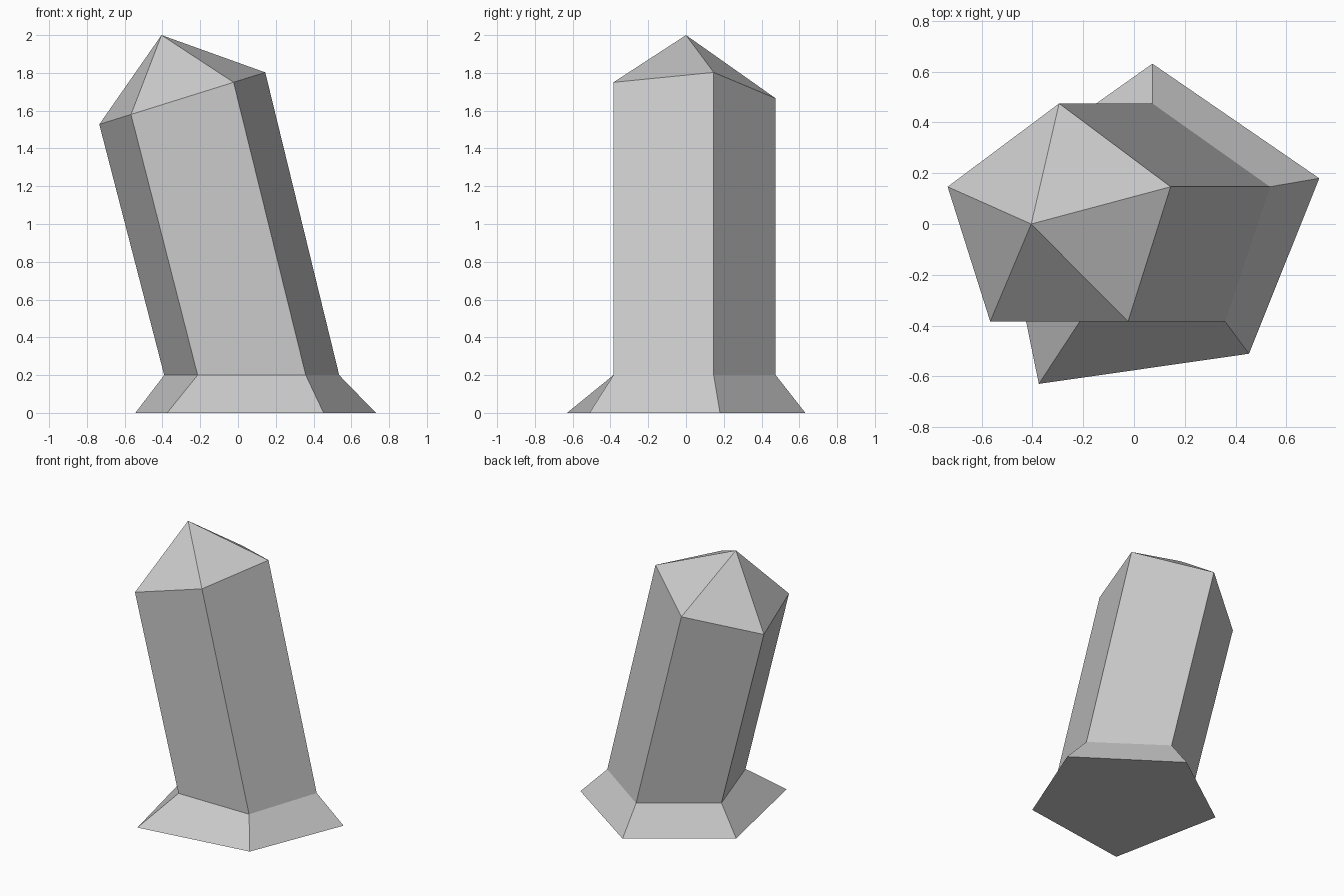
import bpy
import bmesh
from math import sin, cos, pi
from mathutils import Vector

cube = bpy.data.objects.get("Cube")
if cube:
    bpy.data.objects.remove(cube, do_unlink=True)

SIDES = 5
CENTRE = Vector((0.0725, 0, 0.2))   # middle of the shaft foot
RX, RY = 0.487, 0.475               # the leaning shaft is cut level at its foot
TIP = Vector((-0.405, 0, 2.0))


def material(name, value):
    mat = bpy.data.materials.new(name)
    mat.use_nodes = True
    colour = (value, value, value, 1)
    mat.diffuse_color = colour
    mat.node_tree.nodes["Principled BSDF"].inputs["Base Color"].default_value = colour
    return mat


# Pentagon directions, first corner at the back, then round to the right
unit = [Vector((-cos(a), sin(a), 0))
        for a in (pi / 2 + 2 * pi * i / SIDES for i in range(SIDES))]

# Foot of the shaft, and the flared skirt with one corner pulled out further
foot = [CENTRE + Vector((u.x * RX, u.y * RY, 0)) for u in unit]
flare = [1.33, 1.33, 1.33, 1.33, 1.33]
skirt = [CENTRE + (p - CENTRE) * f for p, f in zip(foot, flare)]
for p in skirt:
    p.z = 0
    if p.x < 0 and p.y < 0:
        p.x, p.y = -0.375, -0.63
    elif p.x > 0.5:
        p.x, p.y = 0.73, 0.18

# Shoulder of the crystal: the same pentagon on a plane tilted with the shaft
shoulder = []
for u in unit:
    x = -0.295 + u.x * 0.462
    shoulder.append(Vector((x, u.y * RY, 1.665 + 0.313 * (x + 0.295))))

# Join the rings into one faceted crystal
bm = bmesh.new()
rings = [[bm.verts.new(p) for p in ring] for ring in (skirt, foot, shoulder)]
apex = bm.verts.new(TIP)
bm.faces.new(rings[0])
for low, high in zip(rings, rings[1:]):
    for i in range(SIDES):
        j = (i + 1) % SIDES
        bm.faces.new((low[i], low[j], high[j], high[i]))
for i in range(SIDES):
    bm.faces.new((rings[-1][i], rings[-1][(i + 1) % SIDES], apex))
bmesh.ops.recalc_face_normals(bm, faces=bm.faces)

mesh = bpy.data.meshes.new("crystal_pillar")
bm.to_mesh(mesh)
bm.free()
mesh.materials.append(material("stone_grey", 0.6))
bpy.context.collection.objects.link(bpy.data.objects.new("crystal_pillar", mesh))
